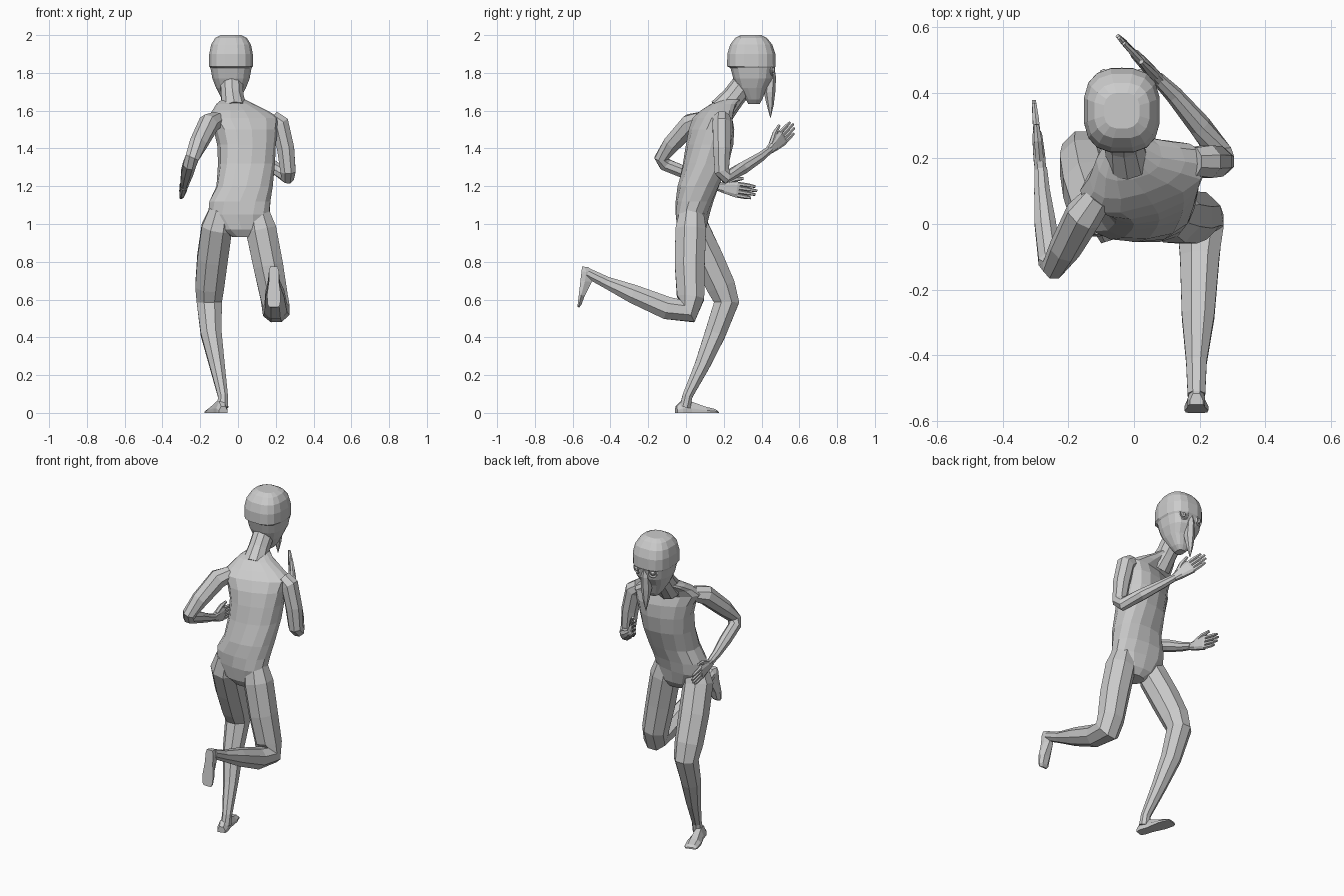
import bpy, bmesh, math
from mathutils import Vector as V


def loft(name, rings):
    """Skin a list of equal-length point rings and cap both ends."""
    bm = bmesh.new()
    vs = [[bm.verts.new(p) for p in r] for r in rings]
    n = len(vs[0])
    for a, b in zip(vs, vs[1:]):
        for i in range(n):
            j = (i + 1) % n
            bm.faces.new((a[i], a[j], b[j], b[i]))
    bm.faces.new(vs[0])
    bm.faces.new(vs[-1])
    bmesh.ops.recalc_face_normals(bm, faces=bm.faces)
    me = bpy.data.meshes.new(name)
    bm.to_mesh(me)
    bm.free()
    ob = bpy.data.objects.new(name, me)
    bpy.context.collection.objects.link(ob)
    return ob


def stack(name, rows, n, power):
    """Horizontal superellipse rings: z, cx, cy, rx, ry, twist in degrees."""
    rings = []
    for z, cx, cy, rx, ry, tw in rows:
        t = math.radians(tw)
        ring = []
        for i in range(n):
            a = 2 * math.pi * (i + .5) / n
            c, s = math.cos(a), math.sin(a)
            x = rx * math.copysign(abs(c) ** (2 / power), c)
            y = ry * math.copysign(abs(s) ** (2 / power), s)
            ring.append(V((cx + x * math.cos(t) - y * math.sin(t),
                           cy + x * math.sin(t) + y * math.cos(t), z)))
        rings.append(ring)
    return loft(name, rings)


def tube(name, rows, n=8, side=(1, 0, 0), flat=1.0):
    """Limb along a path of x, y, z, radius."""
    pts = [V(r[:3]) for r in rows]
    rings = []
    for i, r in enumerate(rows):
        a, b = pts[max(i - 1, 0)], pts[min(i + 1, len(pts) - 1)]
        t = Vn(b - a)
        if 0 < i < len(pts) - 1:
            t = Vn(Vn(b - pts[i]) + Vn(pts[i] - a))
        u = Vn(V(side) - t * t.dot(V(side)))
        w = t.cross(u)
        rings.append([pts[i] + (u * flat * math.cos(k) + w * math.sin(k)) * r[3] * 1.03
                      for k in [2 * math.pi * (j + .5) / n for j in range(n)]])
    return loft(name, rings)


def Vn(v):
    return v.normalized()


def foot(name, heel, toe, up, width):
    heel, d = V(heel), V(toe) - V(heel)
    up = Vn(V(up) - Vn(d) * Vn(d).dot(V(up)))
    s = Vn(d).cross(up)
    rings = []
    for t, w, h in ((0, .6, .035), (.12, .8, .06), (.35, .8, .06), (.7, 1.1, .032), (.93, 1, .02), (1, .75, .01)):
        c = heel + d * t
        rings.append([c + s * width * w * x + up * h * y for x, y in
                      ((-1, 0), (1, 0), (1, .4), (.5, 1), (-.5, 1), (-1, .4))])
    loft(name, rings)


def hand(name, wrist, tip, thin):
    wrist, d = V(wrist), V(tip) - V(wrist)
    n = V(thin)
    w = Vn(n.cross(d))
    n = Vn(d.cross(w))
    rings = []
    for t, hw, ht in ((0, .02, .017), (.2, .03, .018), (.5, .042, .015), (.56, .038, .011)):
        rings.append([wrist + d * t + w * hw * a + n * ht * b for a, b in
                      ((-1, -.5), (-.6, -1), (.6, -1), (1, -.5), (1, .5), (.6, 1), (-.6, 1), (-1, .5))])
    loft(name + "_palm", rings)
    for k, end in enumerate((.88, .97, 1, .94)):
        o = w * (k - 1.5) * .02
        rows = [(*(wrist + d * t + o * g), r) for t, g, r in
                ((.5, 1, .0115), (.75, 1.05, .0105), (end, 1.05, .007))]
        tube(f"{name}_finger_{k + 1}", rows, 6, n)
    rows = [(*(wrist + d * t + w * g), r) for t, g, r in
            ((.15, .018, .014), (.4, .05, .013), (.62, .064, .008))]
    tube(name + "_thumb", rows, 6, n)


# Torso, twisted from hips to shoulders
stack("torso", [
    (.93, .03, .03, .06, .05, 0), (.97, .02, .03, .12, .075, 0),
    (1.05, .005, .035, .165, .09, -5), (1.12, .01, .045, .165, .1, 0),
    (1.2, .035, .065, .15, .11, 5), (1.32, .045, .105, .15, .118, 12),
    (1.42, .045, .125, .155, .118, 16), (1.5, .04, .135, .172, .108, 18),
    (1.56, .03, .14, .2, .085, 18), (1.6, .01, .165, .15, .075, 18),
    (1.635, -.015, .2, .1, .065, 12), (1.66, -.025, .24, .06, .055, 5)], 14, 2.4)

# Neck and head with a slight rim at the skull cap
tube("neck", [(-.02, .19, 1.6, .07), (-.03, .25, 1.67, .06), (-.035, .32, 1.76, .06)], 10)
stack("head", [
    (1.635, -.037, .36, .025, .03, 0), (1.66, -.037, .36, .048, .045, 0),
    (1.72, -.037, .35, .08, .078, 0), (1.77, -.037, .354, .1, .105, 0),
    (1.825, -.037, .352, .11, .118, 0), (1.835, -.037, .346, .117, .13, 0),
    (1.9, -.037, .346, .117, .129, 0), (1.95, -.037, .345, .107, .113, 0),
    (1.985, -.037, .345, .085, .085, 0), (2.0, -.037, .345, .055, .055, 0)], 16, 2.7)

# Long drooping beak and ringed eyes
tube("beak", [(-.037, .452, 1.85, .012), (-.037, .45, 1.78, .026),
              (-.037, .442, 1.7, .03), (-.037, .446, 1.63, .018), (-.037, .447, 1.565, .002)], 6)
for s in (-1, 1):
    at = (-.037 + s * .055, .458, 1.815)
    bpy.ops.mesh.primitive_torus_add(major_segments=12, minor_segments=4, major_radius=.025,
                                     minor_radius=.006, location=at, rotation=(1.5, 0, -s * .35))
    bpy.context.object.name = "eye_rim"
    bpy.ops.mesh.primitive_uv_sphere_add(segments=8, ring_count=6, radius=.014, location=at)
    bpy.context.object.name = "eye"

# Supporting leg
tube("left_leg", [
    (-.09, .03, 1.07, .065), (-.112, .04, .98, .085), (-.135, .115, .82, .085),
    (-.15, .185, .67, .08), (-.152, .215, .585, .07), (-.142, .155, .42, .058),
    (-.11, .085, .25, .042), (-.08, .008, .09, .028), (-.08, -.005, .03, .03)])
foot("left_foot", (-.078, -.052, 0), (-.145, .165, 0), (0, 0, 1), .038)

# Trailing leg, bent at the knee
tube("right_leg", [
    (.1, .03, 1.07, .065), (.122, .025, .97, .085), (.16, .02, .78, .083),
    (.192, .024, .61, .076), (.203, .005, .54, .074), (.2, -.1, .555, .063),
    (.195, -.28, .63, .052), (.19, -.42, .69, .033), (.19, -.52, .74, .028)])
foot("right_foot", (.19, -.55, .775), (.19, -.575, .56), (0, 1, .2), .033)

# Arms and hands
tube("left_arm", [
    (-.11, .08, 1.55, .045), (-.155, .025, 1.53, .056), (-.21, -.075, 1.425, .048),
    (-.243, -.13, 1.35, .038), (-.257, -.11, 1.315, .036), (-.27, 0, 1.27, .034),
    (-.28, .1, 1.225, .025), (-.284, .17, 1.2, .02)])
hand("left_hand", (-.284, .16, 1.2), (-.305, .375, 1.165), (1, 0, 0))
tube("right_arm", [
    (.18, .19, 1.56, .045), (.222, .19, 1.53, .052), (.252, .19, 1.4, .048),
    (.265, .19, 1.28, .042), (.262, .215, 1.25, .038), (.2, .3, 1.295, .034),
    (.12, .395, 1.355, .026), (.07, .445, 1.395, .02)])
hand("right_hand", (.075, .44, 1.39), (-.05, .572, 1.52), (.76, .65, 0))
